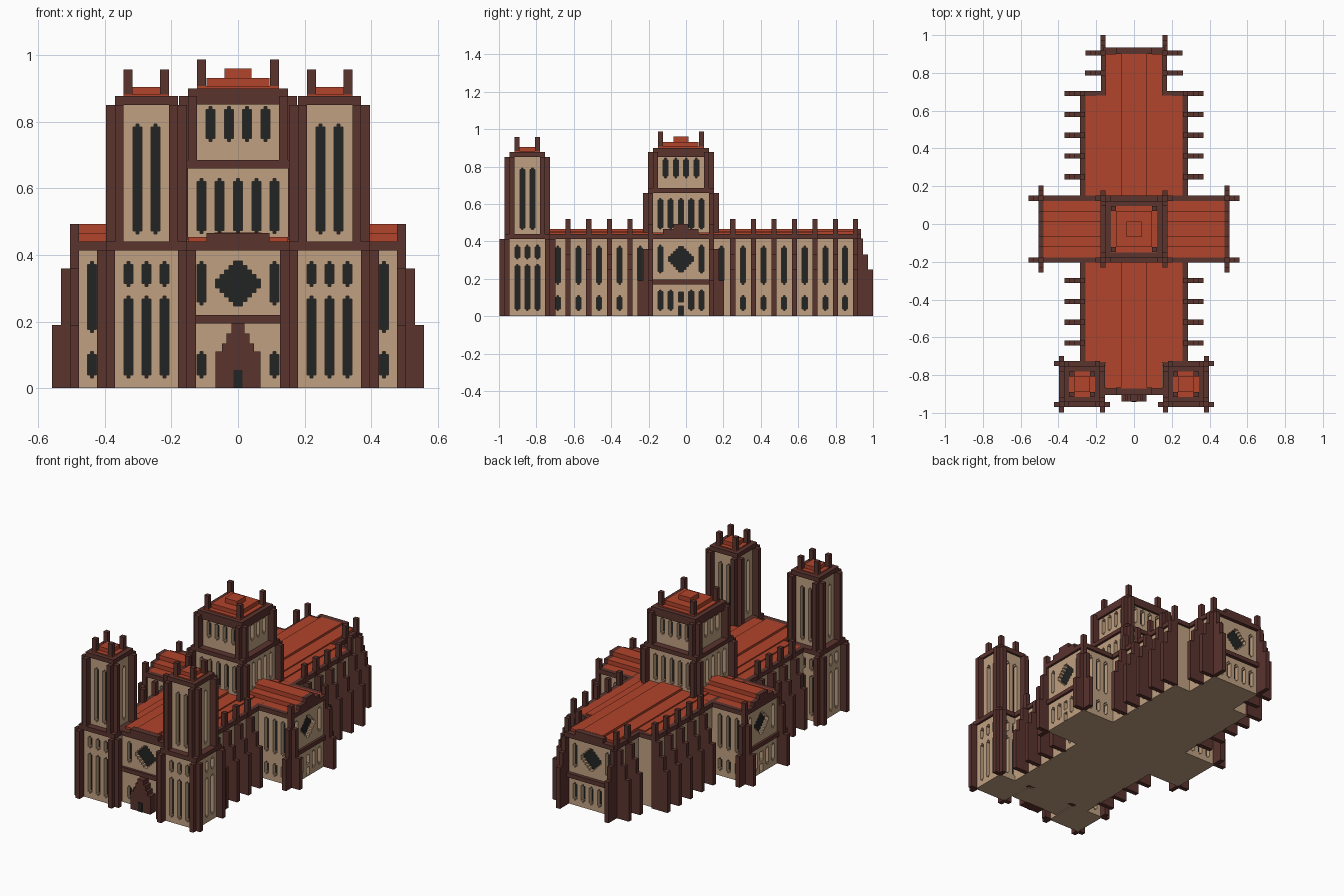
import bpy, bmesh
from mathutils import Vector

if "Cube" in bpy.data.objects:
    bpy.data.objects.remove(bpy.data.objects["Cube"])

V = 0.027          # basic block size
CY = -0.027        # crossing centre in y
TX, TY = 0.275, -0.848   # front tower centre


def material(name, rgb):
    m = bpy.data.materials.new(name)
    m.use_nodes = True
    m.diffuse_color = (*rgb, 1)
    m.node_tree.nodes["Principled BSDF"].inputs["Base Color"].default_value = (*rgb, 1)
    return m


BROWN = material("dark brown stone", (0.102, 0.033, 0.027))
RED = material("red roof tile", (0.44, 0.058, 0.025))
TAN = material("tan stone", (0.525, 0.352, 0.22))
BLACK = material("black glass", (0.016, 0.017, 0.017))


def finish(name, bm, mats):
    me = bpy.data.meshes.new(name)
    bm.to_mesh(me)
    bm.free()
    for m in mats:
        me.materials.append(m)
    bpy.context.scene.collection.objects.link(bpy.data.objects.new(name, me))


def blocks(name, boxes, mat):
    """One object made of axis-aligned boxes (x0, x1, y0, y1, z0, z1)."""
    bm = bmesh.new()
    for x0, x1, y0, y1, z0, z1 in boxes:
        for v in bmesh.ops.create_cube(bm, size=1)["verts"]:
            v.co = (x0 + (v.co.x + .5) * (x1 - x0), y0 + (v.co.y + .5) * (y1 - y0),
                    z0 + (v.co.z + .5) * (z1 - z0))
    bmesh.ops.recalc_face_normals(bm, faces=bm.faces)
    finish(name, bm, [mat])


def slab(cx, cy, h, z0, z1):
    return (cx - h, cx + h, cy - h, cy + h, z0, z1)


def corner_fins(cx, cy, ax, ay, levels, z=0, ysigns=(-1, 1)):
    """Stepped fins on both axes at each corner; levels are (blocks out, top z)."""
    out = []
    for n, top in levels:
        for sx in (-1, 1):
            for sy in ysigns:
                for ex, ey in ((n * V, V), (V, n * V)):
                    xs = sorted((cx + sx * ax, cx + sx * (ax + ex)))
                    ys = sorted((cy + sy * ay, cy + sy * (ay + ey)))
                    out.append((*xs, *ys, z, top))
        z = top
    return out


def windows(us, z0, z1, w=0.0135, c=0.009):
    """Slim windows with notched corners, as (u0, u1, z0, z1) rectangles."""
    out = []
    for u in us:
        out += [(u - w, u + w, z0 + c, z1 - c), (u - w + c, u + w - c, z0, z1)]
    return out


def rose(u, z):
    s = V / 2
    return [(u - a * s, u + a * s, z - b * s, z + b * s)
            for a, b in ((5, 1), (4, 2), (3, 3), (2, 4), (1, 5))]


def wall(name, x, y, normal, u0, u1, z0, z1, holes, depth=0.027):
    """Wall sheet through (x, y) with recessed black panes; u runs to the viewer's right."""
    n = Vector((*normal, 0))
    u, up = Vector((-n.y, n.x, 0)), Vector((0, 0, 1))
    us = sorted({round(k, 4) for h in holes for k in h[:2]} | {u0, u1})
    zs = sorted({round(k, 4) for h in holes for k in h[2:]} | {z0, z1})
    bm = bmesh.new()

    def quad(pts, want, mat):
        f = bm.faces.new([bm.verts.new(Vector((x, y, 0)) + u * a + up * b - n * d) for a, b, d in pts])
        f.normal_update()
        if f.normal.dot(want) < 0:
            f.normal_flip()
        f.material_index = mat

    def is_open(i, j):
        if not (0 <= i < len(us) - 1 and 0 <= j < len(zs) - 1):
            return False
        a, b = (us[i] + us[i + 1]) / 2, (zs[j] + zs[j + 1]) / 2
        return any(h[0] < a < h[1] and h[2] < b < h[3] for h in holes)

    for i in range(len(us) - 1):
        for j in range(len(zs) - 1):
            a, b, c, e = us[i], us[i + 1], zs[j], zs[j + 1]
            hole = is_open(i, j)
            d = depth if hole else 0
            quad([(a, c, d), (b, c, d), (b, e, d), (a, e, d)], n, int(hole))
            if hole:
                for di, dj, p, q, want in ((-1, 0, (a, c), (a, e), u), (1, 0, (b, c), (b, e), -u),
                                           (0, -1, (a, c), (b, c), up), (0, 1, (a, e), (b, e), -up)):
                    if not is_open(i + di, j + dj):
                        quad([(*p, 0), (*q, 0), (*q, depth), (*p, depth)], want, 0)
    bmesh.ops.remove_doubles(bm, verts=bm.verts, dist=1e-5)
    finish(name, bm, [TAN, BLACK])


SIDES = {"front": (0, -1), "right": (-1, 0), "back": (0, 1), "left": (1, 0)}


def four_walls(name, cx, cy, plane, half, z0, z1, holes):
    for side, n in SIDES.items():
        wall(f"{name}_{side}_wall", cx + n[0] * plane, cy + n[1] * plane, n, -half, half, z0, z1, holes)


# Front towers
for side, s in (("left", 1), ("right", -1)):
    cx, t = s * TX, f"{side}_tower"
    three = (-0.054, 0, 0.054)
    four_walls(t + "_base", cx, TY, 0.108, 0.1, 0, 0.42,
               windows(three, 0.305, 0.38) + windows(three, 0.03, 0.277))
    four_walls(t + "_upper", cx, TY, 0.082, 0.075, 0.44, 0.855, windows((-0.027, 0.027), 0.463, 0.793))
    blocks(t + "_core", [slab(cx, TY, 0.08, 0, 0.42), slab(cx, TY, 0.054, 0.42, 0.86),
                         slab(cx, TY, 0.107, 0, 0.004)], TAN)
    blocks(t + "_frame", corner_fins(cx, TY, 0.095, 0.095, [(2, 0.413), (1, 0.44)])
           + corner_fins(cx, TY, 0.068, 0.068, [(2, 0.85)], 0.44)
           + [slab(cx, TY, 0.122, 0.413, 0.44), slab(cx, TY, 0.095, 0.85, 0.877)], BROWN)
    blocks(t + "_roof", [slab(cx, TY, 0.068, 0.87, 0.882), slab(cx, TY, 0.041, 0.88, 0.905)], RED)
    blocks(t + "_pinnacles", [slab(cx + a * 0.0545, TY + b * 0.0545, 0.0135, 0.877, 0.957)
                              for a in (-1, 1) for b in (-1, 1)], BROWN)

# Crossing tower
four_walls("crossing_lower", 0, CY, 0.163, 0.155, 0.44, 0.665,
           windows([k * 0.055 for k in range(-2, 3)], 0.465, 0.63))
four_walls("crossing_upper", 0, CY, 0.136, 0.128, 0.685, 0.86,
           windows([k * 0.055 for k in (-1.5, -0.5, 0.5, 1.5)], 0.74, 0.845))
blocks("crossing_core", [slab(0, CY, 0.135, 0.4, 0.67), slab(0, CY, 0.108, 0.67, 0.86)], TAN)
blocks("crossing_frame", corner_fins(0, CY, 0.15, 0.15, [(2, 0.66), (1, 0.685)], 0.41)
       + corner_fins(0, CY, 0.123, 0.123, [(2, 0.877)], 0.685)
       + [slab(0, CY, 0.177, 0.66, 0.685), slab(0, CY, 0.15, 0.852, 0.9)], BROWN)
blocks("crossing_roof", [slab(0, CY, 0.123, 0.89, 0.907), slab(0, CY, 0.095, 0.9, 0.932),
                         slab(0, CY, 0.041, 0.93, 0.96)], RED)
blocks("crossing_pinnacles", [slab(a * 0.109, CY + b * 0.109, 0.0135, 0.9, 0.987)
                              for a in (-1, 1) for b in (-1, 1)], BROWN)

# Transept
pair, four = (-0.11, 0.11), (-0.11, -0.055, 0.055, 0.11)
for side, s in (("left", 1), ("right", -1)):
    t = side + "_transept"
    wall(t + "_facade", s * 0.491, CY, (s, 0), -0.155, 0.155, 0, 0.42,
         windows(four, 0.03, 0.14) + [(-0.0135, 0.0135, 0, 0.055), (-0.0135, 0.0135, 0.075, 0.13)]
         + windows(pair, 0.23, 0.38) + rose(0, 0.305))
    for face, ny in (("front", -1), ("back", 1)):
        us = [-ny * s * k for k in (0.325, 0.381, 0.438)]
        lo, hi = sorted((-ny * s * 0.26, -ny * s * 0.485))
        wall(f"{t}_{face}_wall", 0, CY + ny * 0.163, (0, ny), lo, hi, 0, 0.42,
             windows(us, 0.167, 0.38) + windows(us, 0.03, 0.11))
    x0, x1 = sorted((s * 0.478, s * 0.505))
    blocks(t + "_gable", [(x0, x1, CY - 0.177, CY + 0.177, 0.413, 0.44), (x0, x1, CY - 0.095, CY + 0.095, 0.44, 0.466),
                          (x0, x1, CY - 0.041, CY + 0.041, 0.466, 0.493),
                          (x0, x1, CY - 0.16, CY + 0.16, 0.17, 0.195)], BROWN)
blocks("transept_core", [(-0.46, 0.46, CY - 0.133, CY + 0.133, 0, 0.42),
                         (-0.49, 0.49, CY - 0.162, CY + 0.162, 0, 0.004)], TAN)
blocks("transept_frame", corner_fins(0, CY, 0.478, 0.15, [(3, 0.19), (2, 0.36), (1, 0.493)])
       + [(-0.49, 0.49, CY + a, CY + a + V, 0.413, 0.44) for a in (-0.177, 0.15)], BROWN)
blocks("transept_roof", [(-0.478, 0.478, CY - h, CY + h, 0.41, z)
                         for h, z in ((0.15, 0.44), (0.095, 0.466), (0.041, 0.493))], RED)

# Nave side walls and eaves
front_fins, rear_fins = (-0.63, -0.52, -0.41, -0.30), (0.25, 0.36, 0.47, 0.58, 0.69)
bays = (-0.685, -0.575, -0.465, -0.355, -0.245, 0.19, 0.305, 0.415, 0.525, 0.635)
for side, s in (("left", 1), ("right", -1)):
    for part, x, y0, y1, ys in (("nave", 0.272, -0.75, 0.69, bays), ("choir", 0.163, 0.68, 0.91, (0.745, 0.85))):
        lo, hi = sorted((s * y0, s * y1))
        us = [s * y for y in ys]
        wall(f"{part}_{side}_wall", s * x, 0, (s, 0), lo, hi, 0, 0.42,
             windows(us, 0.17, 0.375) + windows(us, 0.03, 0.11))
        a, b = sorted((s * (x - 0.014), s * (x + 0.013)))
        blocks(f"{part}_{side}_eave", [(a, b, y0, y1, 0.413, 0.44)], BROWN)
blocks("nave_core", [(-0.242, 0.242, -0.75, 0.66, 0, 0.42), (-0.132, 0.132, -0.86, 0.88, 0, 0.42),
                     (-0.271, 0.271, -0.75, 0.69, 0, 0.004), (-0.162, 0.162, -0.889, 0.912, 0, 0.004),
                     (-0.27, 0.27, 0.66, 0.69, 0, 0.42)], TAN)
blocks("nave_shoulders", [(min(s * 0.15, s * 0.285), max(s * 0.15, s * 0.285), 0.677, 0.703, 0.413, 0.44)
                          for s in (-1, 1)], BROWN)

# Stepped flying buttresses
STEPS = [(4, 0.25), (3, 0.33), (2, 0.415), (1, 0.52)]
fins = []
for x, ys in ((0.26, front_fins + rear_fins), (0.152, (0.80,))):
    for y in ys:
        z = 0
        for n, top in STEPS:
            for s in (-1, 1):
                fins.append((*sorted((s * x, s * (x + n * V))), y - V / 2, y + V / 2, z, top))
            z = top
blocks("buttresses", fins, BROWN)
blocks("choir_corner_buttresses", corner_fins(0, 0, 0.15, 0.892, STEPS, ysigns=(1,)), BROWN)

# Nave roof
blocks("nave_roof", [(-0.26, 0.26, -0.735, 0.68, 0.41, 0.44), (-0.2, 0.2, -0.73, 0.68, 0.43, 0.447),
                     (-0.15, 0.15, -0.87, 0.9, 0.41, 0.454), (-0.07, 0.07, -0.87, 0.9, 0.43, 0.467)], RED)

# End facades
wall("front_facade", 0, -0.89, (0, -1), -0.16, 0.16, 0, 0.42,
     windows(pair, 0.03, 0.11) + windows(pair, 0.25, 0.38) + rose(0, 0.315))
wall("back_facade", 0, 0.913, (0, 1), -0.16, 0.16, 0, 0.42,
     windows([k * 0.055 for k in range(-2, 3)], 0.03, 0.14) + windows(pair, 0.23, 0.38) + rose(0, 0.305))
for name, y0, y1, zb in (("front_gable", -0.905, -0.865, 0.194), ("back_gable", 0.9, 0.935, 0.17)):
    blocks(name, [(-0.165, 0.165, y0, y1, 0.413, 0.44), (-0.095, 0.095, y0, y1, 0.44, 0.466),
                  (-0.16, 0.16, y0, y1, zb, zb + 0.026)], BROWN)

# Portal
blocks("portal", [(-h, h, -0.94, -0.88, z0, z1) for h, z0, z1 in
                  ((0.067, 0, 0.11), (0.048, 0.11, 0.135), (0.034, 0.135, 0.165), (0.02, 0.165, 0.195))], BROWN)
blocks("portal_door", [(-0.0135, 0.0135, -0.943, -0.939, 0, 0.055)], BLACK)
